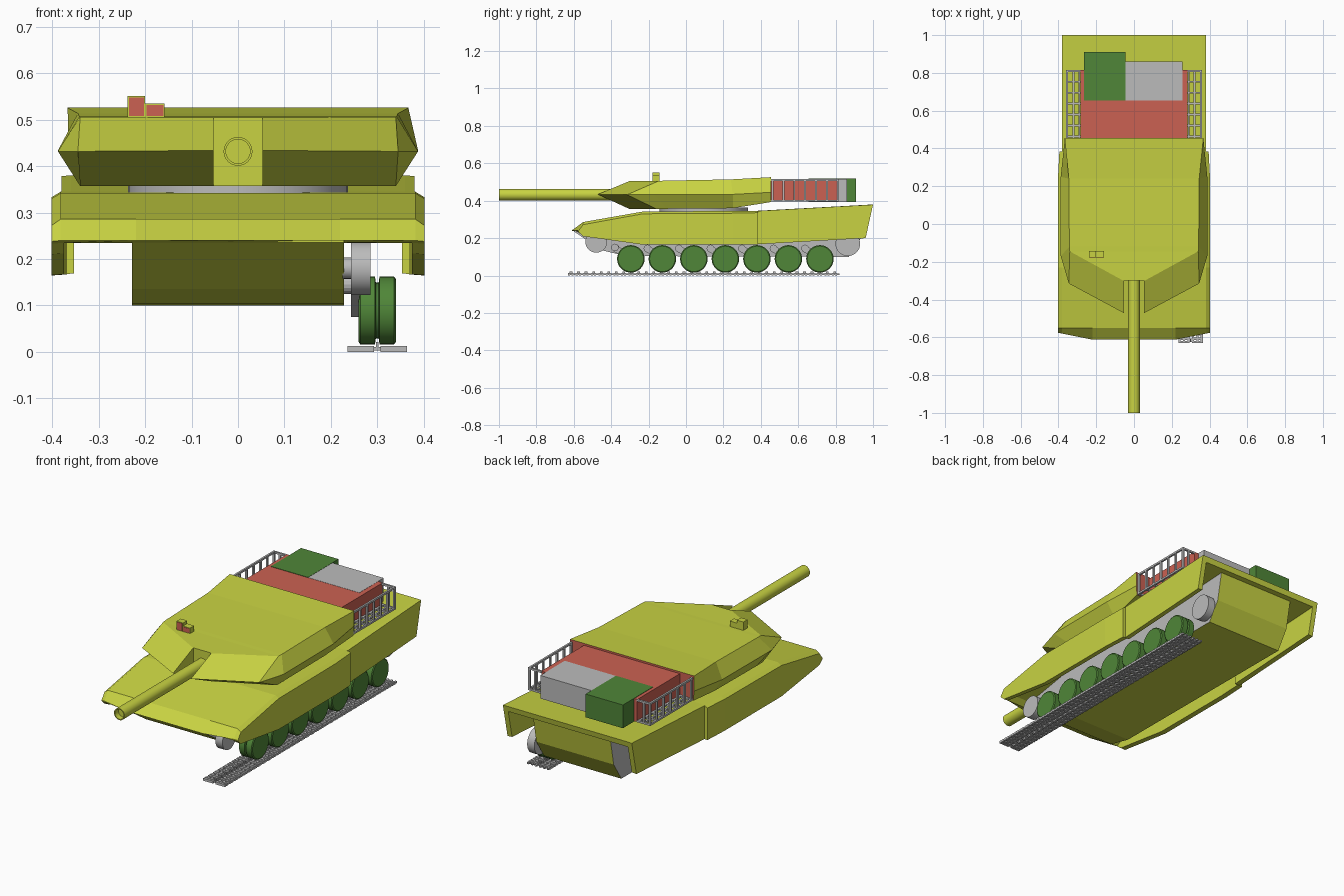
import bpy, bmesh, math
from mathutils import Vector, Matrix

if "Cube" in bpy.data.objects:
    bpy.data.objects.remove(bpy.data.objects["Cube"])


def material(name, rgb):
    m = bpy.data.materials.new(name)
    m.diffuse_color = (*rgb, 1)
    m.use_nodes = True
    m.node_tree.nodes["Principled BSDF"].inputs["Base Color"].default_value = m.diffuse_color
    return m


OLIVE = material("olive yellow", (0.58, 0.65, 0.055))
RED = material("brick red", (0.60, 0.12, 0.085))
GREEN = material("dark green", (0.08, 0.24, 0.04))
GREY = material("grey", (0.50, 0.50, 0.50))


def finish(name, bm, mats, rule=None, smooth=False):
    bmesh.ops.remove_doubles(bm, verts=bm.verts[:], dist=1e-5)
    bmesh.ops.recalc_face_normals(bm, faces=bm.faces[:])
    if rule:
        for f in bm.faces:
            f.material_index = rule(f)
    me = bpy.data.meshes.new(name)
    bm.to_mesh(me)
    bm.free()
    for m in mats:
        me.materials.append(m)
    ob = bpy.data.objects.new(name, me)
    bpy.context.collection.objects.link(ob)
    if smooth:
        bpy.ops.object.select_all(action='DESELECT')
        ob.select_set(True)
        bpy.context.view_layer.objects.active = ob
        bpy.ops.object.shade_smooth_by_angle(angle=math.radians(35))
    return ob


def add_box(bm, x0, x1, y0, y1, z0, z1):
    m = Matrix.Translation(((x0 + x1) / 2, (y0 + y1) / 2, (z0 + z1) / 2)) @ \
        Matrix.Diagonal((abs(x1 - x0), abs(y1 - y0), abs(z1 - z0), 1))
    bmesh.ops.create_cube(bm, size=1, matrix=m)


def box(name, mat, *dims):
    bm = bmesh.new()
    add_box(bm, *dims)
    return finish(name, bm, [mat])


def loft(bm, rings, caps=True):
    """Skin a list of equal-length closed point rings."""
    vs = [[bm.verts.new(p) for p in r] for r in rings]
    n = len(vs[0])
    for a, b in zip(vs, vs[1:]):
        for i in range(n):
            j = (i + 1) % n
            bm.faces.new((a[i], a[j], b[j], b[i]))
    if caps:
        bm.faces.new(vs[0])
        bm.faces.new(vs[-1])


def prism_x(bm, profile, x0, x1):
    loft(bm, [[(x, y, z) for y, z in profile] for x in (x0, x1)])


def disc_x(bm, y, z, x0, radii, n=32):
    """Turned part along x; radii = [(x offset, radius), ...]."""
    loft(bm, [[(x0 + dx, y + r * math.cos(2 * math.pi * i / n),
                z + r * math.sin(2 * math.pi * i / n)) for i in range(n)]
              for dx, r in radii])


# --- upper hull: roof and side skirts as a lofted open-bottomed shell
def hull_ring(y, w, zt, zs, zb, bend=0, rake=0):
    half = [(0.22, zt), (w - 0.02, zt), (w, zs), (w, zb), (w - 0.027, zb + 0.002),
            (w - 0.027, max(zb + 0.002, zt - 0.03))]
    pts = half + [(-x, z) for x, z in reversed(half)]
    return [(x, y + bend * max(0, abs(x) - 0.22) - rake * (zt - z), z) for x, z in pts]


bm = bmesh.new()
loft(bm, [hull_ring(-0.612, 0.402, 0.240, 0.238, 0.233, bend=0.2),
          hull_ring(-0.55, 0.402, 0.286, 0.272, 0.210),
          hull_ring(-0.23, 0.402, 0.342, 0.330, 0.165),
          hull_ring(0.25, 0.402, 0.345, 0.333, 0.165),
          hull_ring(0.385, 0.395, 0.346, 0.336, 0.165)])
finish("front_hull_and_skirts", bm, [OLIVE])
bm = bmesh.new()
loft(bm, [hull_ring(0.38, 0.38, 0.346, 0.345, 0.167),
          hull_ring(1.0, 0.38, 0.380, 0.379, 0.200, rake=0.22)])
finish("rear_hull_and_skirts", bm, [OLIVE])

# --- lower hull tub, grey on its side walls
bm = bmesh.new()
prism_x(bm, [(-0.60, 0.236), (-0.45, 0.135), (-0.32, 0.104), (0.87, 0.10), (0.935, 0.20),
             (0.965, 0.355), (0.38, 0.33), (-0.23, 0.325), (-0.54, 0.27)], -0.228, 0.228)
finish("lower_hull", bm, [OLIVE, GREY], lambda f: int(abs(f.normal.x) > 0.9))

# --- running gear, present on the right side only
for k in range(7):
    y = -0.295 + 0.1685 * k
    bm = bmesh.new()
    disc_x(bm, y, 0.089, 0.26, [(0, 0.068), (0.004, 0.0735), (0.035, 0.0735), (0.037, 0.060),
                                (0.043, 0.060), (0.045, 0.0735), (0.076, 0.0735), (0.08, 0.068)])
    finish("road_wheel", bm, [GREEN], smooth=True)
    bm = bmesh.new()
    disc_x(bm, y - 0.08, 0.145, 0.225, [(0, 0.02), (0.03, 0.02)], 16)
    prism_x(bm, [(y - 0.09, 0.128), (y, 0.075), (y + 0.012, 0.10), (y - 0.075, 0.162)],
            0.243, 0.262)
    finish("suspension_arm", bm, [GREY])
for name, y, z, r in (("idler_wheel", -0.48, 0.18, 0.058), ("return_roller", -0.38, 0.15, 0.02),
                      ("drive_sprocket", 0.865, 0.17, 0.066)):
    bm = bmesh.new()
    disc_x(bm, y, z, 0.243, [(0, r), (0.042, r)])
    disc_x(bm, y, z, 0.225, [(0, r * 0.4), (0.03, r * 0.4)], 16)
    finish(name, bm, [GREY], smooth=True)

# --- flat track: plates joined by connectors, with guide teeth
bm = bmesh.new()
N, Y0, Y1 = 36, -0.63, 0.82
P = (Y1 - Y0) / N
for k in range(N):
    y = Y0 + k * P
    for x0, x1 in ((0.236, 0.293), (0.307, 0.364)):
        add_box(bm, x0, x1, y, y + 0.011, 0, 0.013)
        add_box(bm, x0, x1, y + 0.017, y + 0.028, 0, 0.013)
        for x in (x0, x0 + 0.023, x1 - 0.011):
            add_box(bm, x, x + 0.011, y + 0.004, y + P + (0.004 if k < N - 1 else 0),
                    0.002, 0.011)
    add_box(bm, 0.29, 0.31, y + 0.006, y + 0.024, 0.003, 0.010)
    add_box(bm, 0.297, 0.303, y + 0.008, y + 0.022, 0.008, 0.021)
finish("track", bm, [GREY])

# --- turret ring
bm = bmesh.new()
bmesh.ops.create_cone(bm, cap_ends=True, segments=48, radius1=0.237, radius2=0.237, depth=0.03,
                      matrix=Matrix.Translation((0, 0.095, 0.35)))
finish("turret_ring", bm, [GREY], smooth=True)

# --- turret: bottom, widest and top outlines, notched at the gun
bottom = [(0.053, -0.30, 0.357), (0.053, -0.305, 0.357), (0.34, -0.16, 0.357),
          (0.34, -0.10, 0.357), (0.34, 0.25, 0.360), (0.362, 0.455, 0.393)]
middle = [(0.053, -0.30, 0.432), (0.053, -0.472, 0.434), (0.345, -0.315, 0.432),
          (0.388, -0.17, 0.432), (0.388, 0.25, 0.434), (0.366, 0.455, 0.445)]
top = [(0.053, -0.30, 0.505), (0.053, -0.302, 0.505), (0.34, -0.145, 0.506),
       (0.342, -0.12, 0.507), (0.345, 0.24, 0.514), (0.367, 0.455, 0.526)]
bm = bmesh.new()
loft(bm, [r + [(-x, y, z) for x, y, z in reversed(r)] for r in (bottom, middle, top)],
     caps=False)
# roof and floor as cross strips so that the gentle slopes stay clean
for ring in (bottom, top):
    for a, b in zip(ring, ring[1:]):
        if a[0] == b[0] and b[1] < 0 and a[0] < 0.1:
            continue
        if a[0] < 0.1:
            a = ring[0]
            for s in (1, -1):
                v = [bm.verts.new((s * p[0], p[1], p[2])) for p in (ring[0], ring[1], b)]
                bm.faces.new(v)
            quad = [a, b]
        else:
            quad = [a, b]
        pts = quad + [(-x, y, z) for x, y, z in reversed(quad)]
        bm.faces.new([bm.verts.new(p) for p in pts])
finish("turret", bm, [OLIVE, RED], lambda f: int(f.normal.y > 0.9 and f.calc_center_median().y > 0.4))

# --- gun barrel with a bored muzzle
bm = bmesh.new()
loft(bm, [[(r * math.cos(2 * math.pi * i / 32), y, 0.432 + r * math.sin(2 * math.pi * i / 32))
           for i in range(32)]
          for y, r in ((-0.28, 0.031), (-1.0, 0.031), (-1.0, 0.026), (-0.97, 0.026))])
finish("gun_barrel", bm, [OLIVE], smooth=True)

# --- roof sight with red front windows
for name, x0, x1, z in (("tall_sight", -0.238, -0.2, 0.551), ("short_sight", -0.2, -0.158, 0.535)):
    box(name, OLIVE, x0, x1, -0.178, -0.143, 0.495, z)
    box(name + "_window", RED, x0 + 0.003, x1 - 0.003, -0.18, -0.176, 0.508, z - 0.003)

# --- rear stowage: red bin with side walls holding two boxes
box("stowage_bin", RED, -0.283, 0.283, 0.45, 0.66, 0.396, 0.516)
for s in (1, -1):
    box("bin_side_wall", RED, s * 0.25, s * 0.283, 0.66, 0.815, 0.396, 0.516)
box("green_box", GREEN, -0.265, -0.045, 0.655, 0.91, 0.394, 0.518)
box("grey_box", GREY, -0.045, 0.257, 0.655, 0.86, 0.394, 0.517)

# --- open side racks of square bars
T = 0.005
for s in (1, -1):
    bm = bmesh.new()
    ys = [0.463 + 0.058 * k for k in range(7)]
    for x, z in ((0.355, 0.511), (0.355, 0.40), (0.32, 0.40), (0.29, 0.40)):
        add_box(bm, s * (x - T), s * (x + T), 0.455, 0.816, z - T, z + T)
    for y in ys:
        add_box(bm, s * 0.35, s * 0.36, y - T, y + T, 0.40, 0.511)
        add_box(bm, s * 0.28, s * 0.355, y - T, y + T, 0.395, 0.405)
    add_box(bm, s * 0.28, s * 0.355, 0.806, 0.816, 0.506, 0.516)
    add_box(bm, s * 0.315, s * 0.325, 0.806, 0.816, 0.40, 0.511)
    finish("side_rack", bm, [GREY])
